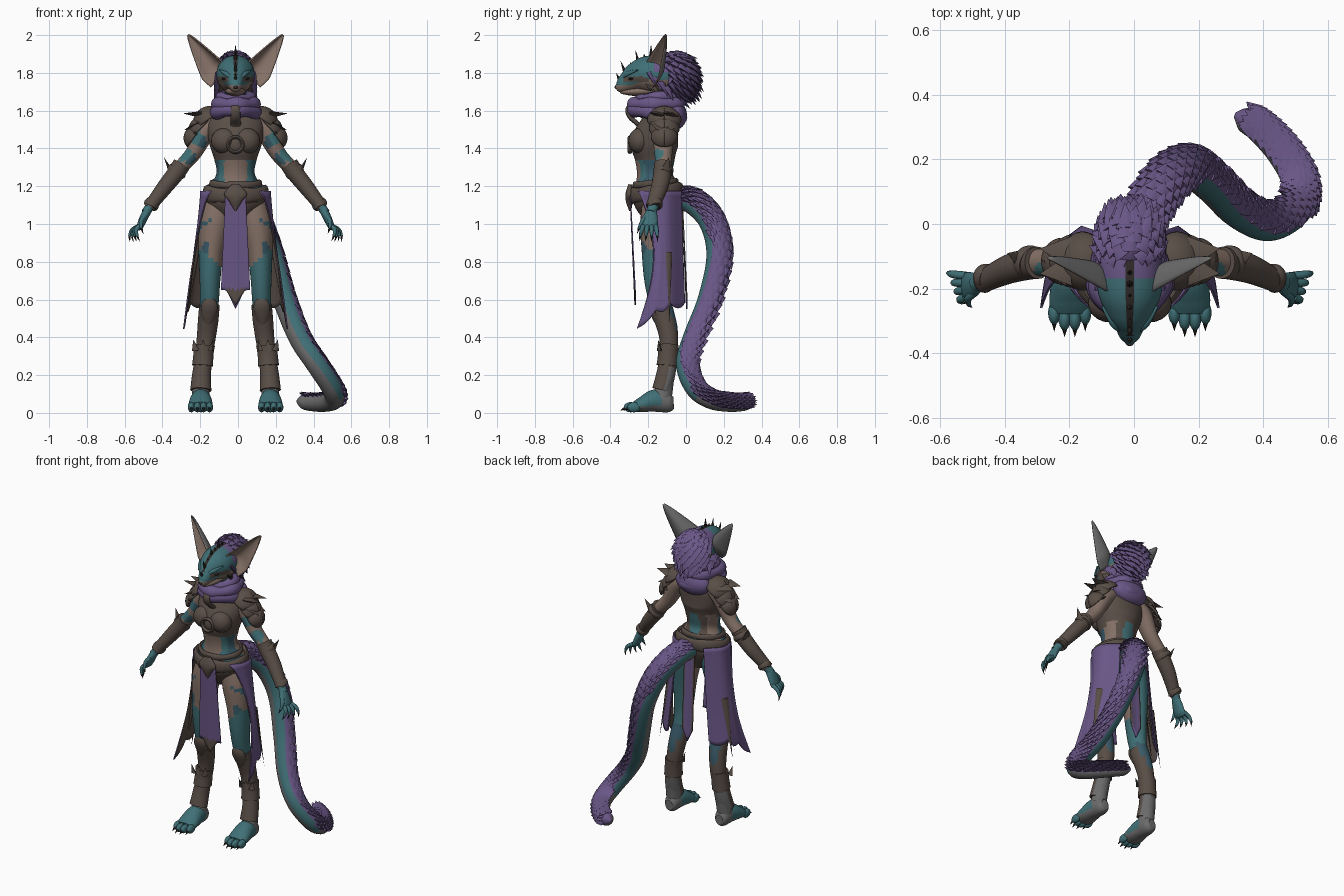
import bpy, bmesh, math, random
from math import sin, cos, pi
from mathutils import Vector as V

random.seed(4)
CENTRE_X = -0.013
if "Cube" in bpy.data.objects:
    bpy.data.objects.remove(bpy.data.objects["Cube"])

COLOURS = {
    "purple": (.142, .094, .24), "teal": (.05, .16, .18), "brown": (.1, .075, .062),
    "tan": (.23, .163, .132), "grey": (.15, .147, .147), "dark": (.03, .024, .022),
    "deep_blue": (.04, .1, .135)}
MATS = {}
for key, rgb in COLOURS.items():
    m = MATS[key] = bpy.data.materials.new(key)
    m.use_nodes = True
    m.diffuse_color = (*rgb, 1)
    bsdf = m.node_tree.nodes["Principled BSDF"]
    bsdf.inputs["Base Color"].default_value = (*rgb, 1)
    bsdf.inputs["Roughness"].default_value = .8
ORDER = list(MATS)
made = []


def finish(name, bm, mirror=False, thick=0, back=0):
    """Turn a bmesh into one object, or into a left and right pair."""
    for side in (["left_", "right_"] if mirror else [""]):
        copy = bm.copy()
        if side == "right_":
            for v in copy.verts:
                v.co.x = -v.co.x
            bmesh.ops.reverse_faces(copy, faces=copy.faces)
        for v in copy.verts:
            v.co.x += CENTRE_X
        me = bpy.data.meshes.new(side + name)
        copy.to_mesh(me)
        copy.free()
        for mat in MATS.values():
            me.materials.append(mat)
        ob = bpy.data.objects.new(side + name, me)
        bpy.context.collection.objects.link(ob)
        made.append(ob)
        if thick:
            mod = ob.modifiers.new("thickness", 'SOLIDIFY')
            mod.thickness, mod.material_offset = thick, back
    bm.free()


def surface(name, fn, nu, nv, rule, mirror=False, thick=0, facing=None, back=0):
    """Grid over fn(u, v); rule(centre, normal, u, v) names the colour of each face."""
    bm = bmesh.new()
    grid = [[bm.verts.new(fn(i / nu, j / nv)) for j in range(nv + 1)] for i in range(nu + 1)]
    place = {}
    for i in range(nu):
        for j in range(nv):
            f = bm.faces.new((grid[i][j], grid[i + 1][j], grid[i + 1][j + 1], grid[i][j + 1]))
            place[f] = ((i + .5) / nu, (j + .5) / nv)
    if facing:
        bm.normal_update()
        if sum((f.normal * f.calc_area() for f in bm.faces), V()).dot(V(facing)) < 0:
            bmesh.ops.reverse_faces(bm, faces=bm.faces)
    else:
        bmesh.ops.remove_doubles(bm, verts=bm.verts, dist=1e-5)
        bmesh.ops.holes_fill(bm, edges=bm.edges, sides=0)
        bmesh.ops.recalc_face_normals(bm, faces=bm.faces)
    bm.normal_update()
    for f in bm.faces:
        uv = place.get(f, (1, 0))
        colour = rule if isinstance(rule, str) else rule(f.calc_center_median(), f.normal, *uv)
        f.material_index = ORDER.index(colour)
    finish(name, bm, mirror, thick, back)


def at(keys, u):
    """Smooth interpolation through key tuples."""
    n = len(keys) - 1
    u = min(max(u, 0), 1) * n
    i = min(int(u), n - 1)
    t = u - i
    quad = [keys[min(max(k, 0), n)] for k in range(i - 1, i + 3)]
    return [b + .5 * t * (c - a + t * (2 * a - 5 * b + 4 * c - d + t * (3 * (b - c) + d - a)))
            for a, b, c, d in zip(*quad)]


def frame(keys, u, hint):
    p = at(keys, u)
    t = (V(at(keys, u + .01)[:3]) - V(at(keys, u - .01)[:3])).normalized()
    f = V(hint) - t * t.dot(V(hint))
    f.normalize()
    return p, t, f, f.cross(t)


def loft(name, keys, rule, hint=(0, -1, 0), mirror=False, seg=28, steps=7):
    """Tube through keys (x, y, z, side radius, hint radius)."""
    def fn(u, v):
        p, t, f, s = frame(keys, u, hint)
        return V(p[:3]) + s * sin(2 * pi * v) * p[3] + f * cos(2 * pi * v) * p[4]
    surface(name, fn, steps * (len(keys) - 1), seg, rule, mirror)


def ball(name, c, r, rule, mirror=False):
    surface(name, lambda u, v: V((c[0] + r[0] * sin(pi * u) * cos(2 * pi * v),
            c[1] + r[1] * sin(pi * u) * sin(2 * pi * v), c[2] + r[2] * cos(pi * u))),
            14, 20, rule, mirror)


def ring(name, c, rx, ry, tube, rule, tilt=0, lump=0, tall=1):
    """Flat band or roll of cloth round the body."""
    def fn(u, v):
        a, b = 2 * pi * u, 2 * pi * v
        w = tube * (1 + lump * sin(5 * a + 1))
        return V((c[0] + (rx + w * cos(b)) * sin(a), c[1] - (ry + w * cos(b)) * cos(a),
                  c[2] + w * tall * sin(b) - tilt * cos(a)))
    surface(name, fn, 48, 12, rule)


def spikes(name, items, colour, mirror=False, flat=1):
    """Pointed cones from (base, direction, length, radius)."""
    bm = bmesh.new()
    for base, d, length, r in items:
        base, d = V(base), V(d).normalized()
        side = d.cross(V((.1, .2, 1))).normalized()
        up = side.cross(d)
        foot = [bm.verts.new(base + side * cos(k * pi / 3) * r + up * sin(k * pi / 3) * r * flat)
                for k in range(6)]
        tip = bm.verts.new(base + d * length)
        bm.faces.new(foot[::-1])
        for k in range(6):
            bm.faces.new((foot[k], foot[(k + 1) % 6], tip))
    bmesh.ops.recalc_face_normals(bm, faces=bm.faces)
    for f in bm.faces:
        f.material_index = ORDER.index(colour)
    finish(name, bm, mirror)


# Torso with cropped leather top and bare belly
def torso_rule(c, n, u, v):
    if c.z > 1.62:
        return "teal"
    if c.z > 1.34 + .03 * (n.y > .3) or c.z < 1.19:
        return "brown"
    if n.y < 0:
        return "tan" if abs(c.x) < .06 else "teal" if abs(c.x) < .088 else "deep_blue"
    return "teal" if abs(c.x) < .035 else "brown" if abs(c.x) < .075 else "tan"

loft("torso", [(0, -.14, 1.0, .06, .06), (0, -.15, 1.1, .155, .12), (0, -.155, 1.17, .16, .125),
     (0, -.165, 1.26, .103, .095), (0, -.165, 1.34, .112, .105), (0, -.165, 1.43, .14, .125),
     (0, -.14, 1.53, .15, .1), (0, -.13, 1.6, .09, .08), (0, -.16, 1.67, .06, .06),
     (0, -.18, 1.76, .055, .055)], torso_rule, seg=48)
ball("chest_cup", (.06, -.245, 1.44), (.07, .06, .068), "brown", True)
surface("chest_ring", lambda u, v: V(((.04 + .009 * cos(2 * pi * v)) * sin(2 * pi * u),
        -.297 + .012 * sin(2 * pi * v), 1.42 + (.04 + .009 * cos(2 * pi * v)) * cos(2 * pi * u))),
        28, 8, "brown")
ball("chest_medallion", (0, -.285, 1.42), (.036, .014, .036), "brown")
loft("chest_strap", [(0, -.255, 1.46, .024, .012), (0, -.25, 1.52, .028, .012),
     (0, -.296, 1.565, .026, .012), (0, -.31, 1.61, .024, .01), (0, -.27, 1.66, .02, .01)], "brown")

# Belt and buckle
ring("belt", (0, -.155, 1.165), .158, .128, .017, "brown", .015, .1, 2.4)
ring("upper_belt", (0, -.16, 1.215), .128, .11, .012, "brown", .01, .1, 1.6)
loft("buckle", [(0, -.295, 1.21, .02, .01), (0, -.3, 1.16, .06, .02),
     (0, -.3, 1.12, .035, .018), (0, -.295, 1.07, .004, .006)], "brown")

# Scarf
ring("scarf_low", (0, -.15, 1.585), .1, .122, .038, "purple", -.02, .12)
ring("scarf_middle", (0, -.155, 1.635), .095, .118, .036, "purple", .002, .14)
ring("scarf_top", (0, -.14, 1.672), .078, .1, .03, "purple", .014, .12)
ball("scarf_drape", (0, -.055, 1.575), (.12, .06, .075), "purple")

# Head with skin muzzle, dark eye mask and crest line
def head_rule(c, n, u, v):
    if abs(c.x) < .009 and n.z > .2 and c.z > 1.79:
        return "dark"
    if c.y > -.17 and n.z > .1:
        return "purple"
    if c.y < -.2 and .04 < abs(c.x) and 1.752 < c.z < 1.78:
        return "brown"
    if n.z < -.5 or (c.z < 1.735 and c.y < -.25):
        return "tan"
    return "tan" if c.y > -.25 and abs(c.x) > .07 and c.z < 1.76 else "teal"

loft("head", [(0, -.03, 1.79, .05, .06), (0, -.1, 1.79, .095, .1), (0, -.2, 1.79, .1, .1),
     (0, -.26, 1.778, .08, .082), (0, -.31, 1.752, .049, .056), (0, -.35, 1.727, .03, .033),
     (0, -.37, 1.72, .012, .014)], head_rule, (0, 0, 1), seg=48, steps=9)
ball("nose", (0, -.366, 1.725), (.014, .012, .011), "dark")
ball("eye", (.053, -.29, 1.77), (.02, .016, .008), "dark", True)
loft("brow", [(.02, -.335, 1.77, .006, .006), (.05, -.31, 1.795, .012, .01),
     (.085, -.255, 1.815, .003, .004)], "teal", mirror=True, seg=10)
loft("jaw", [(0, -.16, 1.71, .06, .03), (0, -.26, 1.702, .045, .025),
     (0, -.33, 1.7, .022, .014), (0, -.35, 1.702, .006, .006)], "tan", (0, 0, 1))
spikes("crest", [((0, -.345 + .032 * k, 1.75 + .115 * sin(k * pi / 12)),
       (0, -.5 + .1 * k, 1), .055 + .035 * (k % 2), .016) for k in range(7)], "dark")
spikes("cheek_fur", [((.085, -.19 + .03 * k, 1.8 - .025 * k), (.35, .4, -.9), .09, .03)
       for k in range(4)], "purple", True, .5)
spikes("jaw_fur", [((.068, -.205 + .02 * k, 1.75 - .012 * k), (.4, .35, -.9), .06, .022)
       for k in range(3)], "brown", True, .5)

# Ears: deep hollow leaf shapes, skin inside and grey outside
EAR_AXIS, EAR_SIDE, EAR_BACK = V((.165, .09, .24)), V((.74, .42, -.56)), V((-.25, .85, .35))

def ear(u, v):
    w = .088 * (1 - u) ** .8 * min(1, .65 + 1.6 * u) + .001
    x = 2 * v - 1
    return (V((.087, -.2, 1.76)) + EAR_AXIS * u + EAR_SIDE * w * x
            + EAR_BACK * .9 * w * (1 - x * x))

surface("ear", ear, 20, 14, "tan", True, .007, (.2, -1, 0),
        ORDER.index("grey") - ORDER.index("tan"))

# Mane of broad overlapping tufts
MANE = V((0, -.055, 1.785))
ball("mane", MANE, (.096, .115, .125), "purple")
tufts = []
for k in range(150):
    z = 1 - 2 * (k + .5) / 150
    a = k * pi * (3 - math.sqrt(5))
    n = V((math.sqrt(1 - z * z) * cos(a), math.sqrt(1 - z * z) * sin(a), z))
    if n.y > -.25 - .55 * max(n.z, 0):
        base = MANE + V((n.x * .086, n.y * .106, n.z * .118))
        down = V((0, .5, -.65))
        tufts.append((base, n * .3 + down - n * n.dot(down) * .6,
                      .055 + .03 * random.random(), .034))
spikes("mane_tufts", tufts, "purple", flat=.55)

# Arms
def arm_rule(c, n, u, v):
    if u > .8:
        return "teal"
    if .18 < u < .55 and n.y < .1 and sin(45 * (c.z - c.x * .8)) + sin(14 * v) > .3:
        return "deep_blue" if n.x < 0 else "teal"
    return "tan"

loft("arm", [(.1, -.12, 1.54, .05, .055), (.155, -.12, 1.5, .055, .06),
     (.22, -.12, 1.38, .043, .048), (.29, -.12, 1.3, .038, .042), (.375, -.14, 1.2, .038, .04),
     (.455, -.175, 1.09, .025, .028), (.475, -.185, 1.06, .025, .026)], arm_rule, mirror=True)
loft("vambrace", [(.285, -.12, 1.315, .048, .05), (.315, -.125, 1.27, .046, .048),
     (.375, -.14, 1.195, .042, .045), (.44, -.17, 1.11, .035, .037),
     (.452, -.175, 1.092, .037, .039)], "brown", mirror=True)
for tag, p, r in (("elbow_cuff", (.302, -.122, 1.292), .053), ("wrist_cuff", (.435, -.168, 1.118), .041)):
    q = V(p) + V((.02, .008, -.028))
    loft(tag, [(*p, r * .9, r * .9), (*(V(p).lerp(q, .5)), r, r), (*q, r * .9, r * .9)],
         "brown", mirror=True, steps=3)
spikes("elbow_point", [((.34, -.11, 1.275), (.3, .15, .6), .09, .03)], "brown", True, .5)

# Hands with clawed fingers
loft("palm", [(.462, -.18, 1.08, .022, .024), (.485, -.188, 1.035, .022, .038),
     (.505, -.192, .99, .018, .042), (.515, -.194, .97, .008, .03)], "teal", mirror=True)
claws = []
for k in range(5):
    a = V((.508, -.16 - .022 * k, .99)) if k < 4 else V((.478, -.21, 1.045))
    b = V((.562 - .014 * k, -.152 - .03 * k, .935)) if k < 4 else V((.498, -.25, .975))
    m = a.lerp(b, .5) + V((.012, 0, .006))
    loft("finger_%d" % (k + 1), [(*a, .013, .013), (*m, .012, .012), (*b, .007, .007)],
         "teal", mirror=True, seg=10, steps=4)
    claws.append((b, (b - m) + V((-.02, 0, -.02)), .032, .007))
spikes("hand_claws", claws, "dark", True)

# Shoulder armour: overlapping shells with broad points
for k in range(3):
    c, r = V((.135 + .035 * k, -.115, 1.535 - .04 * k)), .09 - .01 * k
    axis = V((.55 + .15 * k, 0, .8 - .12 * k)).normalized()
    side = V((axis.z, 0, -axis.x))
    surface("shoulder_plate_%d" % (k + 1), lambda u, v: c + axis * r * cos(1.35 * u)
            + (side * cos(2 * pi * v) + V((0, 1.05, 0)) * sin(2 * pi * v)) * r * sin(1.35 * u),
            10, 28, "brown", True, .008, axis)
spikes("shoulder_points", [((.185 + .012 * j, -.115 + .04 * i, 1.58 - .05 * j),
       (.9, .15 * i, .05 - .45 * j), .095 - .012 * j, .05)
       for j in range(3) for i in (-.7, .7)], "brown", True, .3)

# Legs, boots and feet
def leg_rule(c, n, u, v):
    if c.z < .25:
        return "grey"
    if c.z < .6 and n.y > .3:
        return "deep_blue"
    if c.z < .82 + .05 * n.x or n.y > .45:
        return "teal"
    if c.z < 1.02 and n.x > .2 and sin(34 * c.z + 3 * n.y) > .1:
        return "deep_blue" if n.y < -.3 else "teal"
    return "tan"

loft("leg", [(.085, -.14, 1.12, .08, .09), (.11, -.15, 1.0, .085, .092),
     (.128, -.155, .86, .068, .08), (.135, -.155, .72, .056, .068), (.138, -.14, .6, .05, .058),
     (.15, -.095, .45, .046, .05), (.165, -.09, .32, .04, .042), (.18, -.105, .2, .042, .044),
     (.185, -.125, .08, .048, .05)], leg_rule, mirror=True)
loft("boot", [(.138, -.135, .57, .054, .06), (.145, -.11, .49, .054, .056),
     (.155, -.092, .4, .05, .05), (.168, -.092, .3, .046, .047), (.18, -.108, .2, .05, .05),
     (.184, -.13, .12, .056, .05)],
     lambda c, n, u, v: "grey" if n.y > .15 and c.z < .24 else
     "deep_blue" if n.y > .6 and c.z > .5 else "brown", mirror=True)
loft("boot_band", [(.164, -.094, .36, .055, .055), (.17, -.095, .31, .053, .053),
     (.174, -.1, .25, .056, .056)], "brown", mirror=True)
loft("knee_guard", [(.138, -.187, .63, .004, .006), (.138, -.18, .58, .04, .025),
     (.142, -.16, .52, .04, .025), (.148, -.13, .44, .01, .015)], "brown", mirror=True)
spikes("boot_points", [((.172 + .04 * i, -.14, .33), (.2 * i, -.1, 1), .06, .02)
       for i in (-1, 0, 1)], "brown", True, .5)
loft("foot", [(.183, -.065, .055, .025, .03), (.183, -.09, .055, .044, .052),
     (.184, -.16, .065, .056, .06), (.185, -.23, .045, .064, .042),
     (.185, -.27, .032, .06, .028)],
     lambda c, n, u, v: "grey" if c.y > -.13 or n.z < -.4 else "teal", (0, 0, 1), True)
toe_claws = []
for k in range(4):
    x, y = .138 + .032 * k, -.275 - .018 * (k in (1, 2))
    ball("toe_%d" % (k + 1), (x, y, .03), (.019, .036, .027), "teal", True)
    toe_claws.append(((x, y - .02, .03), (0, -1, -.5), .042, .012))
spikes("toe_claws", toe_claws, "dark", True)

# Skirt: front cloth with pointed trim, wide side panels and narrow tail behind
surface("front_cloth", lambda u, v: V(((v - .5) * (.11 + .045 * u), -.298 + .025 * u,
        1.14 - u * (.49 + .08 * max(0, 1 - 1.5 * abs(2 * v - 1))))), 24, 16,
        lambda c, n, u, v: "brown" if c.z < .655 else "purple", thick=.007, facing=(0, -1, 0))
TOP = [(.13, -.255), (.18, -.19), (.178, -.1), (.1, -.022)]
LOW = [(.278, -.26), (.262, -.16), (.24, -.08), (.15, -.005)]

def panel(u, v):
    (ax, ay), (bx, by) = at(TOP, v), at(LOW, v)
    drop = .59 + .14 * (1 - v) ** 3 + .03 * abs(sin(3 * pi * v))
    k = u ** (.6 + .6 * min(1, 2 * v))
    pull = .09 * sin(pi * u ** .9) * max(0, 1 - 1.6 * v)
    return V((ax + (bx - ax) * k, ay + (by - ay) * k + pull, 1.175 - u * drop))

surface("side_cloth", panel, 24, 24, "purple", True, .007, (1, 0, 0),
        ORDER.index("brown") - ORDER.index("purple"))
surface("back_cloth", lambda u, v: V(((v - .5) * .075, -.018 + .025 * u,
        1.15 - u * (.52 + .08 * (1 - abs(2 * v - 1))))), 16, 8,
        lambda c, n, u, v: "brown" if abs(v - .5) > .4 else "purple", thick=.007, facing=(0, 1, 0))
spikes("skirt_strips", [((.19 + .008 * i, -.15 + .03 * i, .93 - .04 * i), (.16, .01, -1),
       .38, .022) for i in range(3)], "brown", True, .5)

# Tail with overlapping scales on its upper side
TAIL = [(.01, -.07, 1.14, .06, .06), (.05, .04, 1.12, .07, .07), (.12, .14, 1.01, .07, .07),
        (.19, .175, .83, .067, .067), (.26, .125, .6, .063, .063), (.34, .045, .4, .06, .06),
        (.43, .005, .26, .058, .058), (.51, .05, .135, .056, .056), (.523, .13, .075, .053, .053),
        (.475, .22, .056, .05, .05), (.405, .295, .055, .046, .046), (.355, .325, .06, .038, .038),
        (.325, .338, .062, .008, .008)]
DORSAL = (.5, .6, .8)

def scale_edge(u):
    return .28 if .22 < u < .58 else 0

def tail_rule(c, n, u, v):
    lift = cos(2 * pi * v)
    if lift > scale_edge(u):
        return "purple"
    return "teal" if lift > -.55 and u < .62 else "grey"

loft("tail", TAIL, tail_rule, DORSAL, seg=40)
scales = []
for i in range(54):
    u = .04 + .85 * i / 54
    p, t, f, s = frame(TAIL, u, DORSAL)
    for j in range(-3, 4):
        a = (j + .5 * (i % 2)) * .46
        if cos(a) > scale_edge(u) + .14:
            out = f * cos(a) + s * sin(a)
            scales.append((V(p[:3]) + out * p[3] * .92, t + out * .24, .046, .024))
spikes("tail_scales", scales, "purple", flat=.4)

# Smooth shading with sharp creases kept
bpy.ops.object.select_all(action='DESELECT')
for ob in made:
    ob.select_set(True)
bpy.context.view_layer.objects.active = made[0]
bpy.ops.object.shade_smooth_by_angle(angle=math.radians(45))
